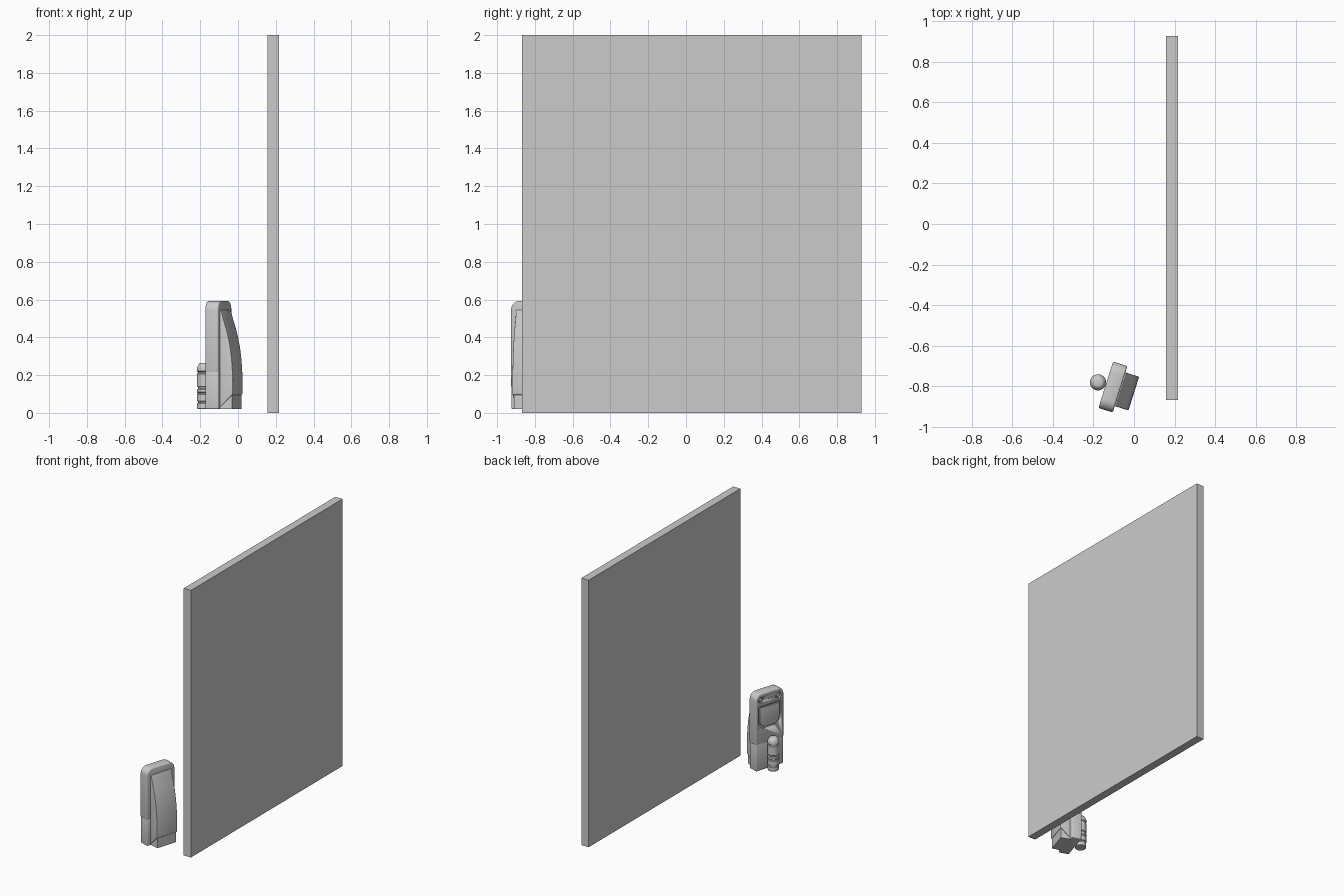
import bpy, bmesh, math

if "Cube" in bpy.data.objects:
    bpy.data.objects.remove(bpy.data.objects["Cube"])

TURN = math.radians(-17.5)
ORIGIN = (-0.104, -0.804, 0)


def finish(name, bm, bevel=0, segments=3, turned=True):
    bmesh.ops.recalc_face_normals(bm, faces=bm.faces)
    me = bpy.data.meshes.new(name)
    bm.to_mesh(me)
    bm.free()
    ob = bpy.data.objects.new(name, me)
    bpy.context.collection.objects.link(ob)
    if turned:
        ob.location = ORIGIN
        ob.rotation_euler.z = TURN
    bpy.ops.object.select_all(action='DESELECT')
    ob.select_set(True)
    bpy.context.view_layer.objects.active = ob
    if bevel:
        m = ob.modifiers.new("edge", 'BEVEL')
        m.width, m.segments, m.limit_method = bevel, segments, 'ANGLE'
        m.angle_limit = math.radians(35)
        bpy.ops.object.modifier_apply(modifier=m.name)
    bpy.ops.object.shade_smooth_by_angle(angle=math.radians(35))
    return ob


def prism(name, pts, a, b, axis='x', **kw):
    """Extrude a 2D outline from a to b along the given local axis."""
    place = {'x': lambda p, t: (t, p[0], p[1]),
             'y': lambda p, t: (p[0], t, p[1]),
             'z': lambda p, t: (p[0], p[1], t)}[axis]
    bm = bmesh.new()
    lo = [bm.verts.new(place(p, a)) for p in pts]
    hi = [bm.verts.new(place(p, b)) for p in pts]
    bm.faces.new(lo)
    bm.faces.new(hi)
    n = len(pts)
    for i in range(n):
        j = (i + 1) % n
        bm.faces.new((lo[i], lo[j], hi[j], hi[i]))
    return finish(name, bm, **kw)


def rounded(w, z0, z1, r_bottom, r_top, steps=8):
    """Rectangle outline of half width w with separate corner radii."""
    pts = []
    for sx, sz, r, start in ((1, -1, r_bottom, -90), (1, 1, r_top, 0),
                             (-1, 1, r_top, 90), (-1, -1, r_bottom, 180)):
        cx, cz = sx * (w - r), (z0 + r if sz < 0 else z1 - r)
        if r == 0:
            pts.append((cx, cz))
            continue
        for k in range(steps + 1):
            t = math.radians(start + 90 * k / steps)
            pts.append((cx + r * math.cos(t), cz + r * math.sin(t)))
    return pts


def circle(y, z, r, n=24):
    return [(y + r * math.cos(k * math.tau / n), z + r * math.sin(k * math.tau / n)) for k in range(n)]


def cut(target, cutter):
    cutter.hide_render = True
    m = target.modifiers.new("cut", 'BOOLEAN')
    m.operation, m.solver, m.object = 'DIFFERENCE', 'EXACT', cutter
    bpy.ops.object.select_all(action='DESELECT')
    target.select_set(True)
    bpy.context.view_layer.objects.active = target
    bpy.ops.object.modifier_apply(modifier=m.name)
    bpy.data.objects.remove(cutter)


# Large upright panel
prism("door_panel", [(0.157, -0.867), (0.217, -0.867), (0.217, 0.928), (0.157, 0.928)],
      0, 2, 'z', turned=False)

# Upper housing with rounded top, and slightly narrower lower housing
plate = prism("housing", rounded(0.12, 0.215, 0.593, 0, 0.05), -0.037, 0.037, bevel=0.009)
prism("lower_housing", [(-0.116, 0.02), (0.116, 0.02), (0.118, 0.225), (-0.118, 0.225)],
      -0.0368, 0.0368, bevel=0.006)

# Recessed window and fastener holes on the back
cut(plate, prism("window_cutter", rounded(0.096, 0.325, 0.495, 0.06, 0.012), -0.06, -0.027))
prism("window", rounded(0.084, 0.337, 0.483, 0.052, 0.008), -0.036, -0.02, bevel=0.003)
for side in (-1, 1):
    cut(plate, prism("hole_cutter", circle(side * 0.074, 0.542, 0.022), -0.06, -0.027))
    prism("fastener", circle(side * 0.074, 0.542, 0.014), -0.036, -0.02, bevel=0.003)

# Curved grip on the front
curve = [(0.030, 0.545), (0.042, 0.545), (0.054, 0.50), (0.070, 0.45), (0.083, 0.40),
         (0.093, 0.35), (0.100, 0.30), (0.105, 0.24), (0.108, 0.18), (0.108, 0.10),
         (0.102, 0.095), (0.037, 0.03), (0.030, 0.03)]
prism("grip", curve, -0.087, 0.087, 'y', bevel=0.005)

# Foot under the grip, tapering outward
prism("grip_foot", [(0.03, -0.084), (0.102, -0.08), (0.102, 0.08), (0.03, 0.084)],
      0.02, 0.10, 'z')

# Turned post with grooves behind the housing
profile = [(0, 0.02), (0.036, 0.02), (0.039, 0.024), (0.039, 0.050), (0.034, 0.054),
           (0.034, 0.060), (0.040, 0.064), (0.040, 0.098), (0.036, 0.102), (0.036, 0.106),
           (0.040, 0.110), (0.040, 0.124), (0.034, 0.128), (0.034, 0.136), (0.040, 0.141),
           (0.040, 0.207), (0.035, 0.211), (0.035, 0.217), (0.040, 0.221), (0.040, 0.236),
           (0.036, 0.247), (0.027, 0.262), (0.022, 0.265), (0, 0.265)]
bm = bmesh.new()
vs = [bm.verts.new((r, 0, z)) for r, z in profile]
es = [bm.edges.new(p) for p in zip(vs, vs[1:])]
bmesh.ops.spin(bm, geom=vs + es, cent=(0, 0, 0), axis=(0, 0, 1), angle=math.tau, steps=32)
bmesh.ops.remove_doubles(bm, verts=bm.verts, dist=1e-5)
bmesh.ops.translate(bm, verts=bm.verts, vec=(-0.077, 0, 0))
finish("post", bm)
